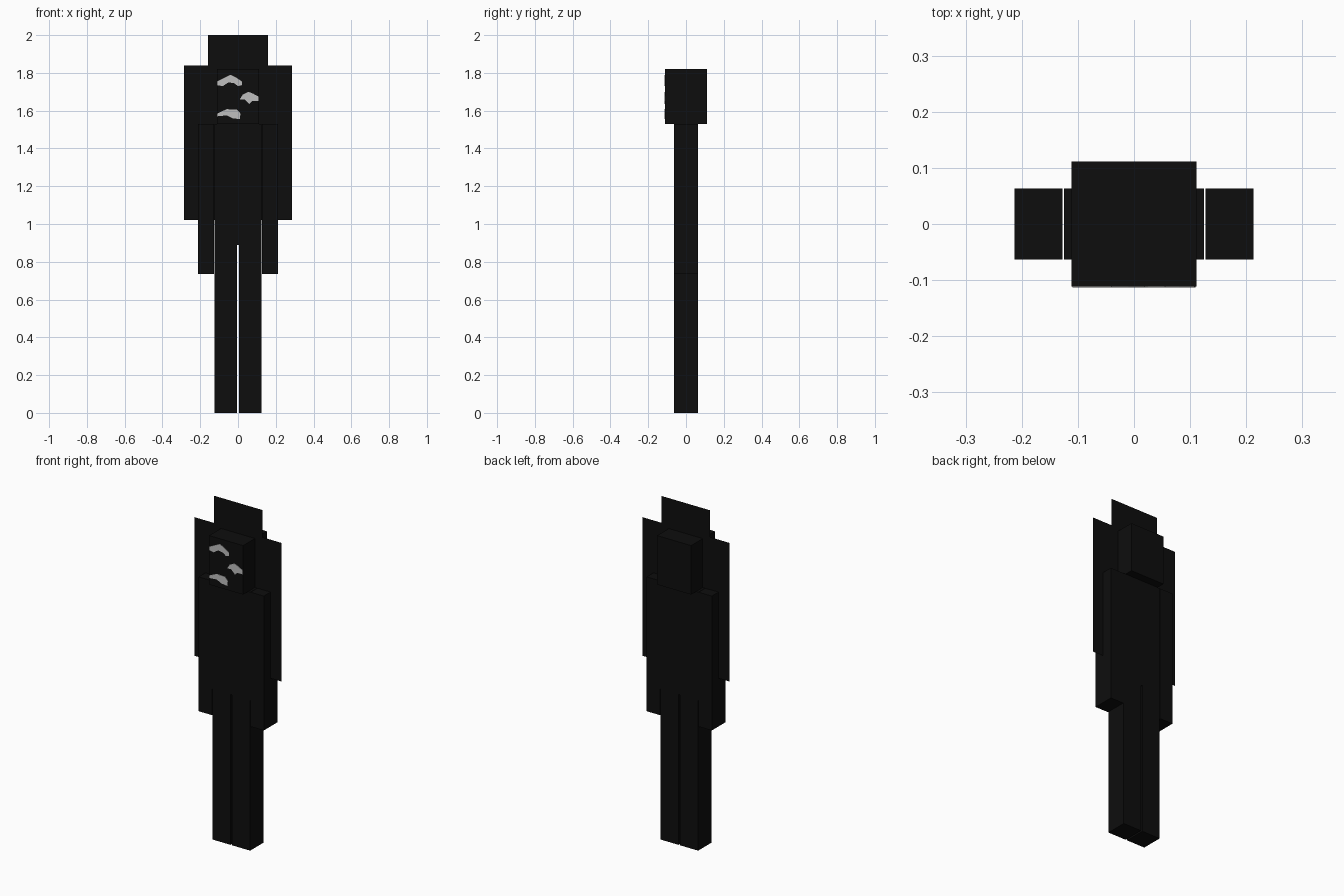
import bpy
import bmesh
from mathutils import Vector

cube = bpy.data.objects.get("Cube")
if cube:
    bpy.data.objects.remove(cube, do_unlink=True)


def make_material(name, value):
    mat = bpy.data.materials.new(name)
    mat.use_nodes = True
    color = (value, value, value, 1)
    mat.diffuse_color = color
    mat.node_tree.nodes["Principled BSDF"].inputs["Base Color"].default_value = color
    return mat


black = make_material("near_black", 0.0042)
pale = make_material("pale_grey", 0.52)


def finish(name, bm, mat):
    mesh = bpy.data.meshes.new(name)
    bm.to_mesh(mesh)
    bm.free()
    mesh.materials.append(mat)
    obj = bpy.data.objects.new(name, mesh)
    bpy.context.collection.objects.link(obj)
    return obj


def box(name, x, y, z):
    """Box from the low and high limit on each axis."""
    bm = bmesh.new()
    bmesh.ops.create_cube(bm, size=1)
    for v in bm.verts:
        v.co = Vector([lim[0] if c < 0 else lim[1] for c, lim in zip(v.co, (x, y, z))])
    finish(name, bm, black)


def outline(name, points, y, mat, depth=0):
    """Flat front-facing shape, given thickness towards the back if asked."""
    bm = bmesh.new()
    face = bm.faces.new([bm.verts.new((px, y, pz)) for px, pz in points])
    if depth:
        geom = bmesh.ops.extrude_face_region(bm, geom=[face], use_keep_orig=True)["geom"]
        for v in geom:
            if isinstance(v, bmesh.types.BMVert):
                v.co.y += depth
        bmesh.ops.recalc_face_normals(bm, faces=bm.faces)
    finish(name, bm, mat)


def sheet(name, half, low, high, y):
    outline(name, [(-half, low), (half, low), (half, high), (-half, high)], y, black)


# Head, torso and paired limbs
thick = (-0.063, 0.063)
box("head", (-0.111, 0.111), (-0.111, 0.111), (1.53, 1.82))
box("torso", (-0.125, 0.125), thick, (0.89, 1.53))
for side, s in (("left", 1), ("right", -1)):
    box(side + "_arm", sorted((0.127 * s, 0.213 * s)), thick, (0.735, 1.53))
    box(side + "_leg", sorted((0.005 * s, 0.124 * s)), thick, (0, 0.89))

# Thin sheets running through the body
sheet("body_sheet", 0.285, 1.02, 1.84, 0)
sheet("head_sheet", 0.158, 1.53, 2.0, 0.002)

# Pale crescent marks on the face
marks = {
    "upper_mark": [(-0.11, 1.735), (-0.08, 1.73), (-0.05, 1.75), (-0.02, 1.745), (0, 1.73),
                   (0.02, 1.735), (0.02, 1.755), (-0.01, 1.775), (-0.04, 1.79), (-0.07, 1.775),
                   (-0.11, 1.755)],
    "middle_mark": [(0.01, 1.66), (0.035, 1.66), (0.06, 1.635), (0.075, 1.65), (0.11, 1.65),
                    (0.108, 1.675), (0.08, 1.69), (0.055, 1.7), (0.025, 1.685)],
    "lower_mark": [(-0.11, 1.57), (-0.06, 1.575), (-0.03, 1.56), (0.01, 1.555), (0.013, 1.585),
                   (-0.005, 1.605), (-0.06, 1.608), (-0.11, 1.585)],
}
for name, points in marks.items():
    outline(name, points, -0.1135, pale, 0.003)
